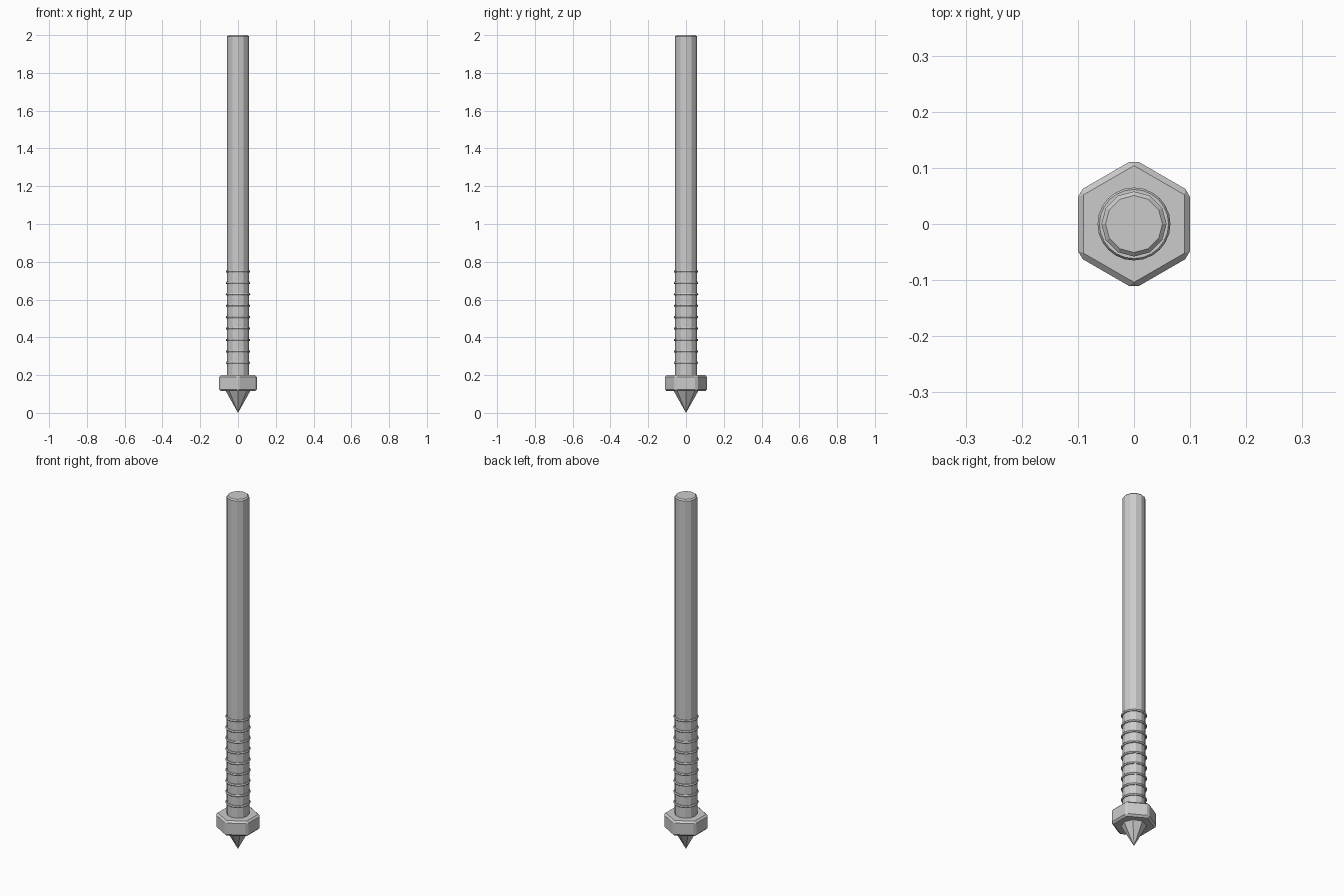
import bpy, math

if "Cube" in bpy.data.objects:
    bpy.data.objects.remove(bpy.data.objects["Cube"])


def finish(obj, name, bevel=0.0):
    obj.name = name
    if bevel:
        m = obj.modifiers.new("edge_bevel", 'BEVEL')
        m.width = bevel
        m.segments = 1
        m.limit_method = 'ANGLE'
        m.angle_limit = math.radians(40)
    return obj


def prism(name, sides, r1, r2, z0, z1, bevel=0.0, turn=0.0):
    bpy.ops.mesh.primitive_cone_add(vertices=sides, radius1=r1, radius2=r2, depth=z1 - z0,
                                    location=(0, 0, (z0 + z1) / 2), rotation=(0, 0, turn))
    return finish(bpy.context.object, name, bevel)


# Long rod with a chamfered top
prism("rod", 12, 0.058, 0.058, 0.15, 2.0, 0.007)

# Hexagonal collar, corners facing front and back
prism("hex_collar", 6, 0.1155, 0.1155, 0.115, 0.2, 0.01)

# Pointed tip
prism("tip", 8, 0.0, 0.07, 0.0, 0.125)

# Grip rings around the lower rod
for i in range(9):
    bpy.ops.mesh.primitive_torus_add(major_radius=0.058, minor_radius=0.007,
                                     major_segments=24, minor_segments=6,
                                     location=(0, 0, 0.265 + i * 0.0605))
    finish(bpy.context.object, f"grip_ring_{i + 1}")
